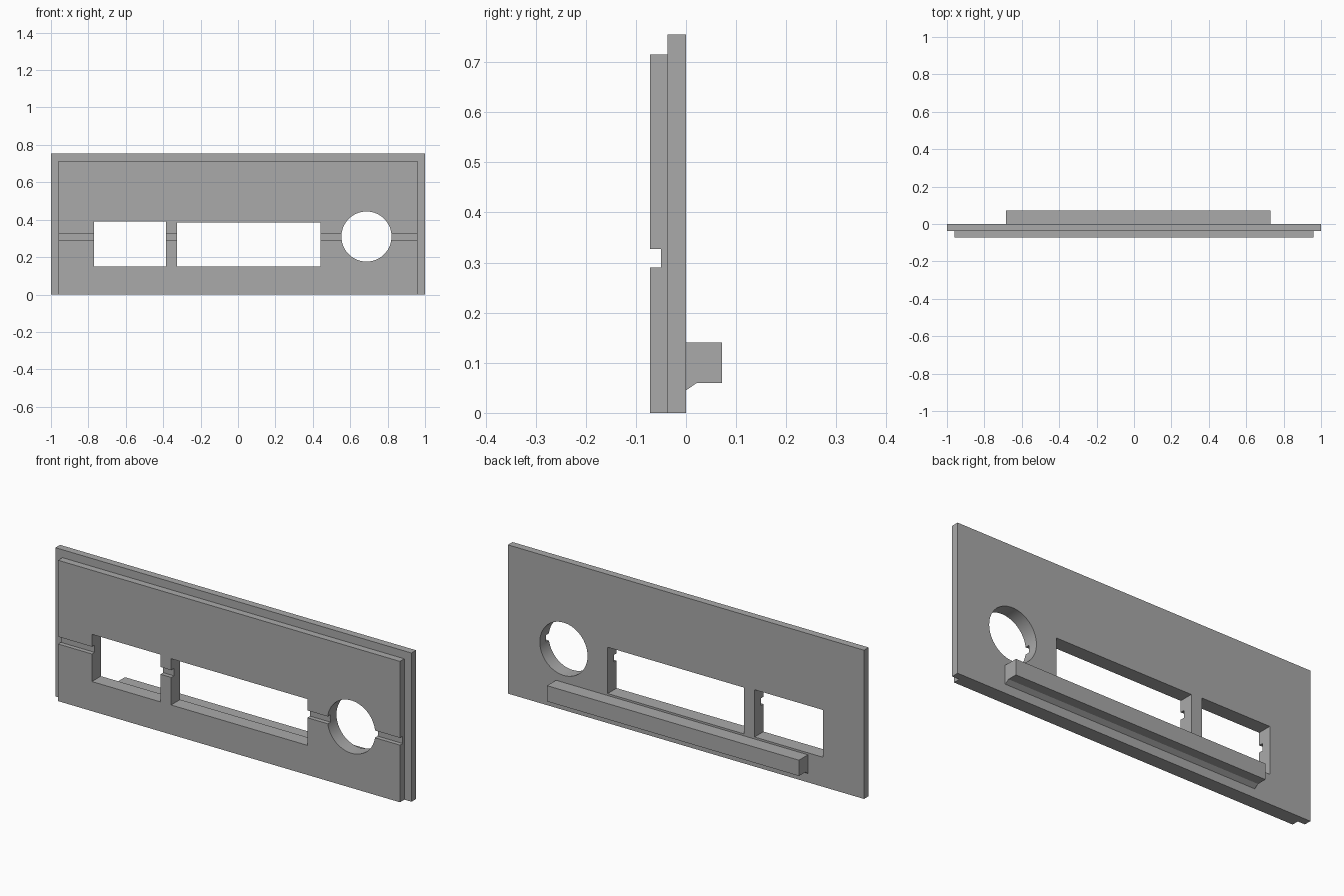
import bpy, bmesh, math

if "Cube" in bpy.data.objects:
    bpy.data.objects.remove(bpy.data.objects["Cube"])

grey = bpy.data.materials.new("grey")
grey.diffuse_color = (0.4, 0.4, 0.4, 1)
grey.use_nodes = True
grey.node_tree.nodes["Principled BSDF"].inputs["Base Color"].default_value = grey.diffuse_color


def extrude_x(name, profile, x0, x1):
    """Solid made by sweeping a (y, z) profile from x0 to x1."""
    bm = bmesh.new()
    face = bm.faces.new([bm.verts.new((x0, y, z)) for y, z in profile])
    new = bmesh.ops.extrude_face_region(bm, geom=[face])["geom"]
    verts = [g for g in new if isinstance(g, bmesh.types.BMVert)]
    bmesh.ops.translate(bm, verts=verts, vec=(x1 - x0, 0, 0))
    bmesh.ops.recalc_face_normals(bm, faces=bm.faces)
    mesh = bpy.data.meshes.new(name)
    bm.to_mesh(mesh)
    bm.free()
    mesh.materials.append(grey)
    obj = bpy.data.objects.new(name, mesh)
    bpy.context.collection.objects.link(obj)
    return obj


def rect(y0, y1, z0, z1):
    return [(y0, z0), (y1, z0), (y1, z1), (y0, z1)]


# Back plate, and stepped front panel with a groove along its face
MID = -0.037
plate = extrude_x("back_plate", rect(MID, 0, 0, 0.755), -1, 1)
panel = extrude_x("front_panel", [
    (MID, 0), (MID, 0.715), (-0.072, 0.715), (-0.072, 0.327),
    (-0.05, 0.327), (-0.05, 0.29), (-0.072, 0.29), (-0.072, 0)], -0.96, 0.96)

# Ledge on the back with a small chamfered foot
extrude_x("rear_ledge", [
    (0, 0.045), (0.022, 0.06), (0.072, 0.06), (0.072, 0.14), (0, 0.14)],
    -0.685, 0.73)

# Cutters for the two windows and the round opening
cutters = [
    extrude_x("small_window_cutter", rect(-0.2, 0.2, 0.15, 0.39), -0.77, -0.385),
    extrude_x("wide_window_cutter", rect(-0.2, 0.2, 0.15, 0.385), -0.325, 0.44)]
bpy.ops.mesh.primitive_cylinder_add(
    vertices=64, radius=0.134, depth=0.4, location=(0.687, 0, 0.31),
    rotation=(math.pi / 2, 0, 0))
hole = bpy.context.object
hole.name = "round_opening_cutter"
hole.data.materials.append(grey)
cutters.append(hole)

for obj in (plate, panel):
    bpy.ops.object.select_all(action='DESELECT')
    obj.select_set(True)
    bpy.context.view_layer.objects.active = obj
    for cutter in cutters:
        mod = obj.modifiers.new("opening", 'BOOLEAN')
        mod.operation = 'DIFFERENCE'
        mod.solver = 'EXACT'
        mod.object = cutter
        bpy.ops.object.modifier_apply(modifier=mod.name)
    bpy.ops.object.shade_smooth_by_angle(angle=math.radians(30))

for cutter in cutters:
    bpy.data.objects.remove(cutter)
